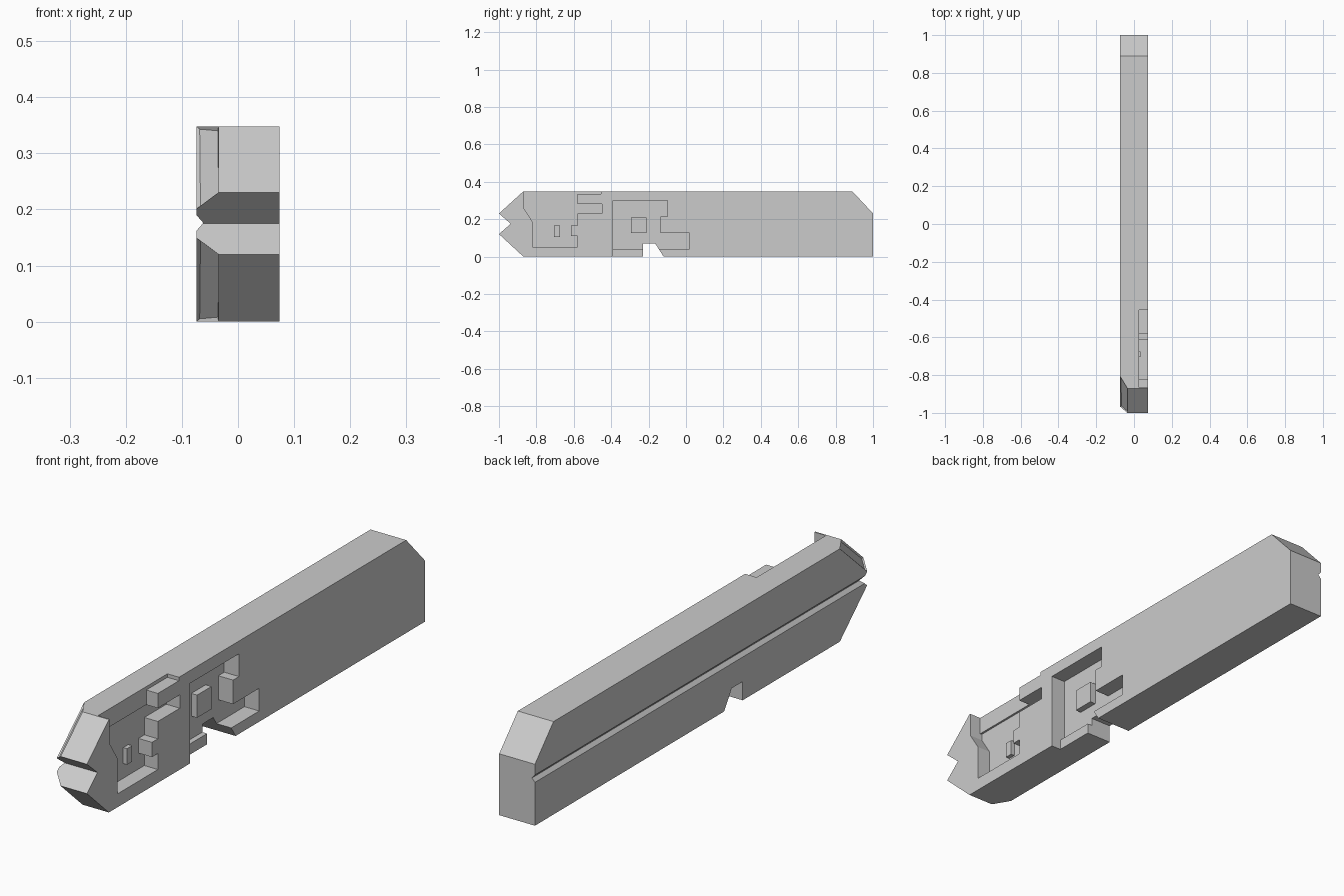
import bpy, bmesh
from mathutils import Vector

if "Cube" in bpy.data.objects:
    bpy.data.objects.remove(bpy.data.objects["Cube"])

HALF, TOP = 0.074, 0.348

grey = bpy.data.materials.new("light_grey")
grey.use_nodes = True
grey.diffuse_color = (0.6, 0.6, 0.6, 1)
grey.node_tree.nodes["Principled BSDF"].inputs["Base Color"].default_value = (0.6, 0.6, 0.6, 1)


def prism(name, outline, x0, x1):
    """Extrude a (y, z) outline along x."""
    bm = bmesh.new()
    face = bm.faces.new([bm.verts.new((x0, y, z)) for y, z in outline])
    new = bmesh.ops.extrude_face_region(bm, geom=[face])["geom"]
    bmesh.ops.translate(bm, vec=(x1 - x0, 0, 0),
                        verts=[v for v in new if isinstance(v, bmesh.types.BMVert)])
    bmesh.ops.recalc_face_normals(bm, faces=bm.faces)
    mesh = bpy.data.meshes.new(name)
    bm.to_mesh(mesh)
    bm.free()
    mesh.materials.append(grey)
    obj = bpy.data.objects.new(name, mesh)
    bpy.context.collection.objects.link(obj)
    return obj


def rect(y0, y1, z0, z1):
    return [(y0, z0), (y1, z0), (y1, z1), (y0, z1)]


# Long body with a notched nose and a sloped tail
body = prism("body", [(-0.87, 0), (-1, 0.12), (-0.937, 0.175), (-1, 0.23), (-0.87, TOP),
                      (0.89, TOP), (1, 0.23), (1, 0), (-0.12, 0), (-0.165, 0.07),
                      (-0.23, 0.07), (-0.23, 0)], -HALF, HALF)

# Bevelled nose corners, each with a shallow inset panel
bm = bmesh.new()
bm.from_mesh(body.data)
for tip, edge in ((0.23, TOP), (0.12, 0)):
    a, b, c = Vector((-0.035, -1, tip)), Vector((-0.035, -0.87, edge)), Vector((-HALF, -0.805, edge))
    normal = (b - a).cross(c - a).normalized()
    if normal.y > 0:
        normal.negate()
    cut = bmesh.ops.bisect_plane(bm, geom=bm.verts[:] + bm.edges[:] + bm.faces[:], dist=1e-5,
                                 plane_co=a, plane_no=normal, clear_outer=True)["geom_cut"]
    rim = [e for e in bm.edges if e.is_boundary]
    panel = bmesh.ops.edgeloop_fill(bm, edges=rim)["faces"]
    bmesh.ops.recalc_face_normals(bm, faces=bm.faces)
    bmesh.ops.inset_individual(bm, faces=panel, thickness=0.007, depth=-0.005)
bm.to_mesh(body.data)
bm.free()

# Recesses on the left side, as (outline, floor x)
recesses = {
    "upper_front_recess": (rect(-0.865, -0.58, 0.27, 0.4), 0.026),
    "top_edge_recess": (rect(-0.59, -0.455, 0.335, 0.4), 0.026),
    "lower_front_recess": ([(-0.82, 0.05), (-0.58, 0.05), (-0.58, 0.11), (-0.615, 0.11),
                            (-0.615, 0.165), (-0.58, 0.165), (-0.58, 0.23), (-0.45, 0.23),
                            (-0.45, 0.28), (-0.865, 0.28), (-0.865, 0.255), (-0.82, 0.185)], 0.018),
    "middle_recess": ([(-0.39, 0.04), (0.02, 0.04), (0.02, 0.125), (-0.135, 0.125),
                       (-0.135, 0.215), (-0.1, 0.215), (-0.1, 0.3), (-0.39, 0.3)], 0.013),
    "bottom_edge_recess": (rect(-0.39, -0.2, -0.05, 0.05), 0.033),
}
cutters = [prism(n, outline, x, 0.2) for n, (outline, x) in recesses.items()]

# V groove running along the right side
groove = prism("side_groove", rect(-1.2, 1.2, 0.162, 0.19), -0.1, -0.062)
for v in groove.data.vertices:
    if v.co.x > -0.08:
        v.co.z = 0.1759 + (v.co.z - 0.176) * 0.02
    else:
        v.co.z = 0.176 + (v.co.z - 0.176) * 3.1
cutters.append(groove)

for cutter in cutters:
    cutter.hide_render = True
    mod = body.modifiers.new(cutter.name, "BOOLEAN")
    mod.operation, mod.solver, mod.object = "DIFFERENCE", "EXACT", cutter

# Bake the cuts, then drop the cutters
bpy.context.view_layer.update()
carved = bpy.data.meshes.new_from_object(body.evaluated_get(bpy.context.evaluated_depsgraph_get()))
body.modifiers.clear()
body.data = carved
for cutter in cutters:
    bpy.data.objects.remove(cutter)

# Raised blocks inside the recesses
prism("front_post", rect(-0.705, -0.675, 0.105, 0.165), 0.01, 0.034)
prism("middle_block", rect(-0.295, -0.21, 0.125, 0.21), 0.005, 0.037)
